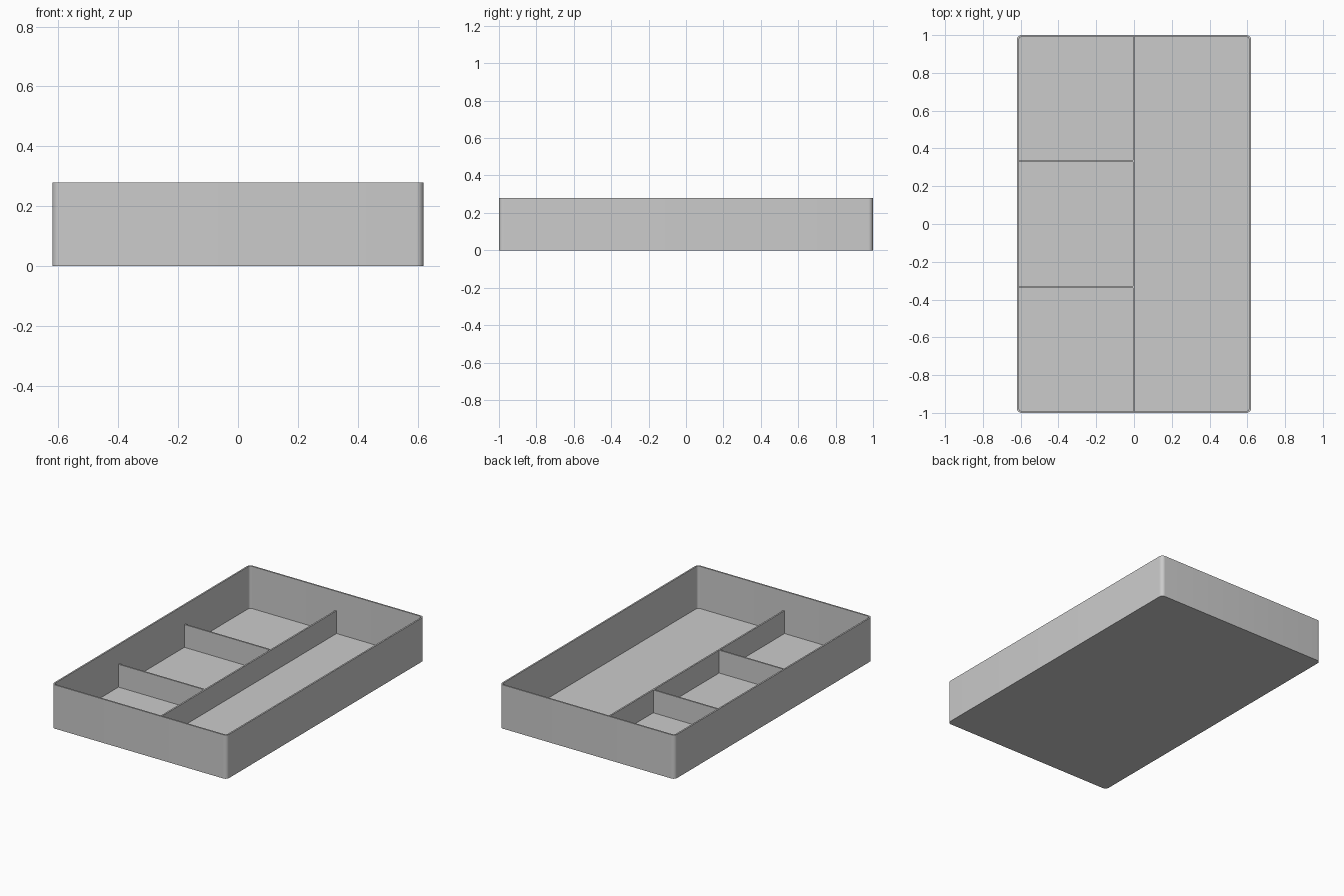
import bpy, bmesh, math

W, D, H = 1.24, 2.0, 0.28      # outer size
WALL, FLOOR, R = 0.01, 0.01, 0.025
DIV_H = 0.156                  # top of the dividers

cube = bpy.data.objects.get("Cube")
if cube:
    bpy.data.objects.remove(cube, do_unlink=True)

grey = bpy.data.materials.new("grey_plastic")
grey.use_nodes = True
colour = (0.6, 0.6, 0.6, 1)
grey.diffuse_color = colour
grey.node_tree.nodes["Principled BSDF"].inputs["Base Color"].default_value = colour


def add_object(name, bm):
    bmesh.ops.recalc_face_normals(bm, faces=bm.faces)
    mesh = bpy.data.meshes.new(name)
    bm.to_mesh(mesh)
    bm.free()
    mesh.materials.append(grey)
    obj = bpy.data.objects.new(name, mesh)
    bpy.context.collection.objects.link(obj)
    return obj


def rounded_ring(bm, inset, z, steps=8):
    """Loop of vertices around a rounded rectangle."""
    r = R - inset
    ring = []
    for i, (sx, sy) in enumerate([(1, 1), (-1, 1), (-1, -1), (1, -1)]):
        for k in range(steps + 1):
            a = math.pi / 2 * (i + k / steps)
            ring.append(bm.verts.new((sx * (W / 2 - R) + r * math.cos(a),
                                      sy * (D / 2 - R) + r * math.sin(a), z)))
    return ring


# Tray shell: outer wall, rim, inner wall, then the two floor faces
bm = bmesh.new()
rings = [rounded_ring(bm, i, z) for i, z in
         [(0, 0), (0, H), (WALL, H), (WALL, FLOOR)]]
for a, b in zip(rings, rings[1:]):
    for j in range(len(a)):
        n = (j + 1) % len(a)
        bm.faces.new((a[j], a[n], b[n], b[j]))
bm.faces.new(rings[0])
bm.faces.new(rings[-1])
tray = add_object("tray", bm)
bpy.ops.object.select_all(action="DESELECT")
tray.select_set(True)
bpy.context.view_layer.objects.active = tray
bpy.ops.object.shade_smooth_by_angle(angle=math.radians(30))


# Dividers
def divider(name, x0, x1, y0, y1):
    bm = bmesh.new()
    bmesh.ops.create_cube(bm, size=1)
    bmesh.ops.scale(bm, vec=(x1 - x0, y1 - y0, DIV_H - FLOOR), verts=bm.verts)
    bmesh.ops.translate(bm, verts=bm.verts,
                        vec=((x0 + x1) / 2, (y0 + y1) / 2, (DIV_H + FLOOR) / 2))
    add_object(name, bm)


T = WALL / 2
divider("long_divider", -T, T, WALL - D / 2, D / 2 - WALL)
for name, y in (("front_cross_divider", -D / 6), ("back_cross_divider", D / 6)):
    divider(name, WALL - W / 2, -T, y - T, y + T)
